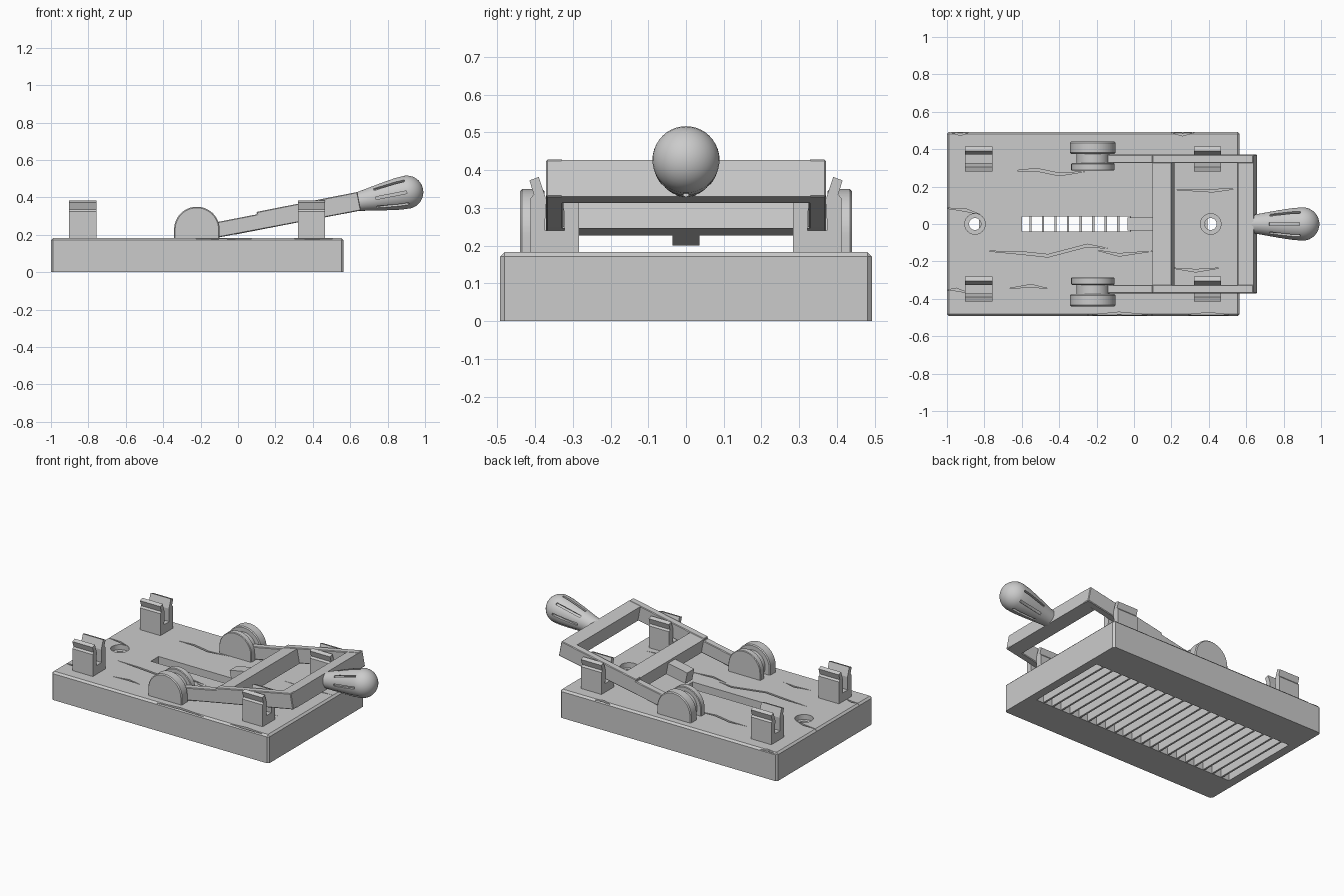
import bpy, bmesh, math
from mathutils import Vector, Matrix

cube = bpy.data.objects.get("Cube")
if cube:
    bpy.data.objects.remove(cube, do_unlink=True)

grey = bpy.data.materials.new("plain_grey")
grey.use_nodes = True
grey.diffuse_color = (0.6, 0.6, 0.6, 1)
grey.node_tree.nodes["Principled BSDF"].inputs["Base Color"].default_value = (0.6, 0.6, 0.6, 1)


def finish(name, bm):
    bmesh.ops.recalc_face_normals(bm, faces=bm.faces)
    mesh = bpy.data.meshes.new(name)
    bm.to_mesh(mesh)
    bm.free()
    mesh.materials.append(grey)
    obj = bpy.data.objects.new(name, mesh)
    bpy.context.collection.objects.link(obj)
    return obj


def prism(name, points, axis, lo, hi, bevel=0):
    """Extrude a flat outline along one axis; points list the other two coordinates in order."""
    bm = bmesh.new()
    verts = []
    for a, b in points:
        co = [a, b]
        co.insert("xyz".index(axis), lo)
        verts.append(bm.verts.new(co))
    face = bm.faces.new(verts)
    move = Vector([hi - lo if c == axis else 0 for c in "xyz"])
    new = bmesh.ops.extrude_face_region(bm, geom=[face])["geom"]
    bmesh.ops.translate(bm, vec=move, verts=[v for v in new if isinstance(v, bmesh.types.BMVert)])
    if bevel:
        bmesh.ops.bevel(bm, geom=list(bm.edges), offset=bevel, segments=1, affect='EDGES')
    return finish(name, bm)


def box(name, x0, x1, y0, y1, z0, z1):
    return prism(name, [(x0, y0), (x1, y0), (x1, y1), (x0, y1)], "z", z0, z1)


def disc(x, y, r, n=32):
    return [(x + r * math.cos(i * math.tau / n), y + r * math.sin(i * math.tau / n)) for i in range(n)]


def select(obj):
    bpy.ops.object.select_all(action='DESELECT')
    obj.select_set(True)
    bpy.context.view_layer.objects.active = obj


def cut(obj, cutters):
    select(obj)
    for c in cutters:
        mod = obj.modifiers.new("cut", 'BOOLEAN')
        mod.operation, mod.solver, mod.object = 'DIFFERENCE', 'EXACT', c
        bpy.ops.object.modifier_apply(modifier=mod.name)
        bpy.data.objects.remove(c, do_unlink=True)


def smooth(obj):
    select(obj)
    bpy.ops.object.shade_smooth_by_angle(angle=math.radians(30))


TOP = 0.183

# Base board with chamfered sides and top
base = box("base_board", -1, 0.565, -0.493, 0.493, 0, TOP)
bm = bmesh.new()
bm.from_mesh(base.data)
edges = [e for e in bm.edges if max(v.co.z for v in e.verts) > 0.1]
bmesh.ops.bevel(bm, geom=edges, offset=0.012, segments=1, affect='EDGES')
bm.to_mesh(base.data)
bm.free()

# Underside hollow, centre slot and two countersunk screw holes
cutters = [box("hollow", -0.945, 0.51, -0.27, 0.27, -0.1, 0.12),
           box("slot", -0.6, -0.02, -0.04, 0.04, 0.05, 0.3)]
for x in (-0.85, 0.41):
    cutters.append(prism("screw_seat", disc(x, 0, 0.055), "z", 0.15, 0.3))
    cutters.append(prism("screw_hole", disc(x, 0, 0.032), "z", 0.05, 0.2))

# Wood grain cracks: thin slivers that widen in the middle
cracks = [
    [(-0.64, 0.285), (-0.52, 0.29), (-0.4, 0.265), (-0.26, 0.28)],
    [(0.2, 0.185), (0.42, 0.178), (0.545, 0.188)],
    [(-1.01, 0.085), (-0.9, 0.075), (-0.82, 0.05)],
    [(-0.78, -0.145), (-0.6, -0.155), (-0.46, -0.17), (-0.25, -0.115), (-0.14, -0.13)],
    [(-0.2, -0.14), (-0.08, -0.165), (0.1, -0.145)],
    [(-0.67, -0.345), (-0.55, -0.33), (-0.46, -0.345)],
    [(0.2, -0.235), (0.33, -0.25), (0.46, -0.235)],
    [(-1.01, -0.355), (-0.95, -0.35), (-0.88, -0.37)],
    [(-0.98, 0.49), (-0.93, 0.48), (-0.88, 0.49)],
    [(0.2, 0.488), (0.26, 0.478), (0.32, 0.488)],
    [(-0.25, -0.488), (-0.08, -0.478), (0.1, -0.488)],
    [(0.28, -0.485), (0.4, -0.48), (0.52, -0.487)]]
for line in cracks:
    upper = [(x, y + 0.007) for x, y in line[1:-1]]
    lower = [(x, y - 0.007) for x, y in line[1:-1]]
    outline = [line[0]] + lower + [line[-1]] + upper[::-1]
    cutters.append(prism("crack", outline, "z", 0.168, 0.25))
cut(base, cutters)

# Cross ribs under the board
for i in range(21):
    x = -0.89 + i * 0.0672
    box("underside_rib", x - 0.006, x + 0.006, -0.272, 0.272, 0.002, 0.122)

# Spring clips: one U profile, four copies
half = [(0.0, 0.24), (0.026, 0.24), (0.023, 0.325), (0.042, 0.382), (0.067, 0.373),
        (0.055, 0.336), (0.064, 0.325), (0.064, 0.175)]
clip = [(0.348 + y, z) for y, z in half] + [(0.348 - y, z) for y, z in half[:0:-1]]
for x in (-0.83, 0.393):
    for side, word in ((1, "left"), (-1, "right")):
        prism("spring_clip_" + word, [(side * y, z) for y, z in clip], "x", x - 0.073, x + 0.073)

# Pivot posts: a round-topped cheek on either side of each arm
PX, PZ = -0.22, 0.228


def cheek(r):
    arc = [(PX + r * math.cos(i * math.pi / 24), PZ + r * math.sin(i * math.pi / 24)) for i in range(25)]
    return arc + [(PX - r, 0.175), (PX + r, 0.175)]


def sided(name, points, lo, hi, bevel=0):
    for side, word in ((1, "left"), (-1, "right")):
        a, b = sorted((side * lo, side * hi))
        smooth(prism(name + "_" + word, points, "y", a, b, bevel))


sided("outer_cheek", cheek(0.122), 0.375, 0.44, 0.006)
sided("inner_cheek", cheek(0.116), 0.285, 0.325, 0.004)
sided("pivot_hub", disc(PX, PZ, 0.088), 0.32, 0.38)

# Swinging frame, laid out along a tilted axis
TILT = math.radians(11)
OX, OZ = -0.22, 0.207


def tilted(points):
    c, s = math.cos(TILT), math.sin(TILT)
    return [(OX + u * c - v * s, OZ + u * s + v * c) for u, v in points]


def rect(u0, u1, v0, v1):
    return tilted([(u0, v0), (u1, v0), (u1, v1), (u0, v1)])


arm = tilted([(0, -0.03), (0.1, -0.043), (0.885, -0.047), (0.885, 0.054), (0.335, 0.052),
              (0.335, 0.039), (0.1, 0.039), (0, 0.035)])
sided("frame_arm", arm, 0.325, 0.371, 0.004)
prism("end_bar", rect(0.80, 0.885, -0.047, 0.052), "y", -0.33, 0.33)
prism("cross_bar", rect(0.335, 0.435, -0.045, 0.048), "y", -0.33, 0.33)
prism("centre_tab", rect(0.195, 0.34, -0.045, 0.03), "y", -0.036, 0.036)

# Turned handle with grooves around the grip
profile = [(0, 0), (0.05, 0), (0.056, 0.04), (0.074, 0.14), (0.086, 0.22), (0.089, 0.27)]
profile += [(0.089 * math.cos(a), 0.27 + 0.089 * math.sin(a))
            for a in [i * math.pi / 16 for i in range(1, 8)]] + [(0, 0.359)]
place = (Matrix.Translation((0.637, 0, 0.376)) @ Matrix.Rotation(math.pi / 2 - TILT, 4, 'Y'))
bm = bmesh.new()
vs = [bm.verts.new((r, 0, z)) for r, z in profile]
es = [bm.edges.new(pair) for pair in zip(vs, vs[1:])]
bmesh.ops.spin(bm, geom=vs + es, cent=(0, 0, 0), axis=(0, 0, 1), angle=math.tau, steps=40)
bmesh.ops.remove_doubles(bm, verts=bm.verts, dist=0.0005)
handle = finish("handle", bm)
grooves = []
for i in range(8):
    groove = prism("groove", [(0.058, 0.1), (0.13, 0.1), (0.13, 0.27), (0.08, 0.27), (0.07, 0.25)],
                   "y", -0.007, 0.007)
    groove.data.transform(Matrix.Rotation(i * math.tau / 8, 4, 'Z'))
    grooves.append(groove)
cut(handle, grooves)
handle.data.transform(place)
smooth(handle)
